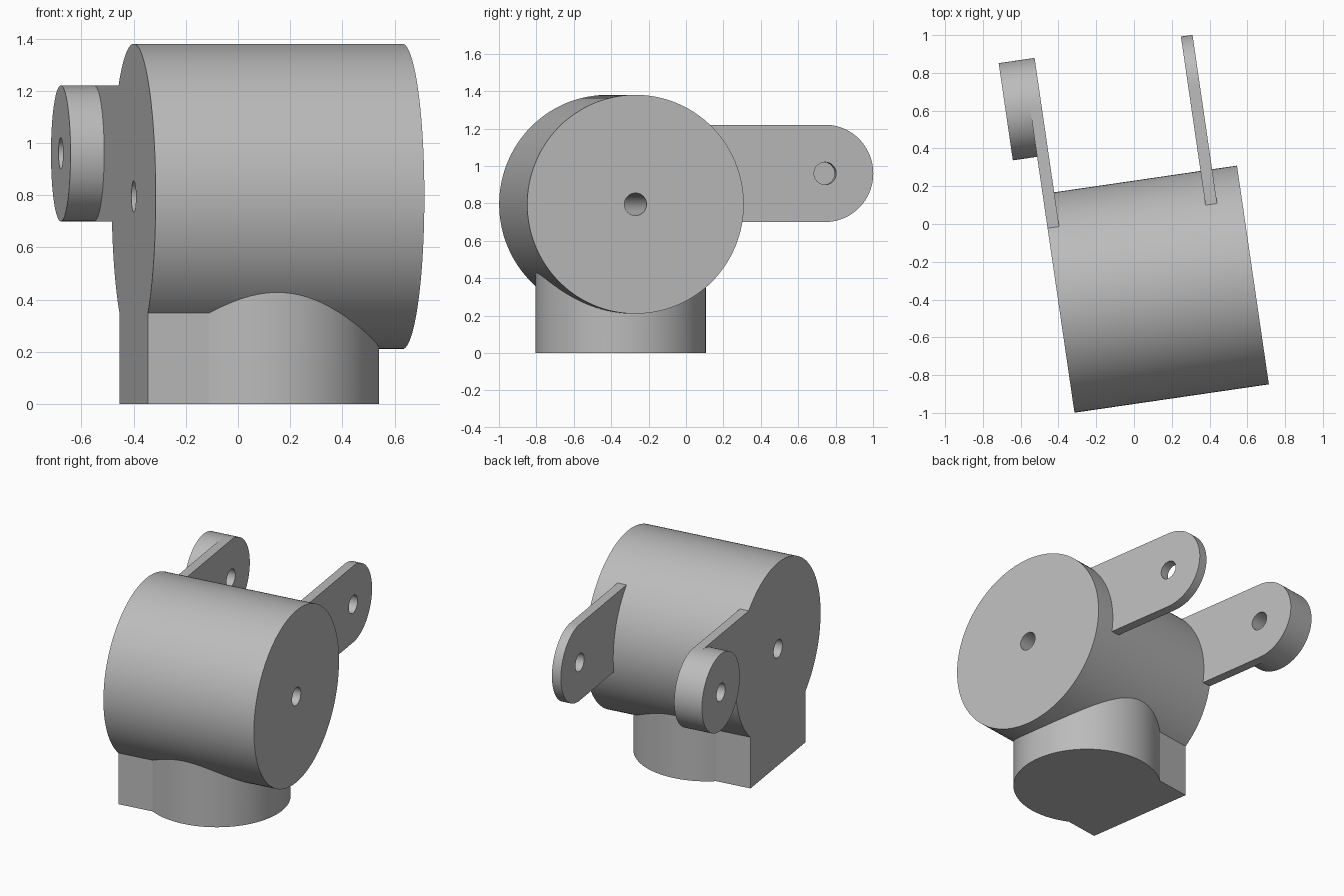
import bpy, bmesh
from math import cos, sin, pi, radians, asin
from mathutils import Matrix

cube = bpy.data.objects.get("Cube")
if cube:
    bpy.data.objects.remove(cube)

grey = bpy.data.materials.new("plain grey")
grey.use_nodes = True
colour = (0.5, 0.5, 0.5, 1)
grey.diffuse_color = colour
grey.node_tree.nodes["Principled BSDF"].inputs["Base Color"].default_value = colour

# The whole bracket is turned slightly about the vertical axis
PLACE = Matrix.Translation((0.115, -0.345, 0)) @ Matrix.Rotation(radians(8.3), 4, 'Z')
HALF, RADIUS, AXIS_Z = 0.52, 0.585, 0.795      # main drum
ARM_R, PIN_Y, PIN_Z = 0.26, 1.044, 0.96        # hinge arms
HOLE_R = 0.06


def arc(cx, cy, r, start, end, steps):
    return [(cx + r * cos(start + (end - start) * i / steps),
             cy + r * sin(start + (end - start) * i / steps)) for i in range(steps + 1)]


def circle(cx, cy, r, steps=96):
    return arc(cx, cy, r, 0, 2 * pi, steps)[:-1]


def prism(name, profile, low, high, axis='X'):
    """Extrude a closed outline between two positions along an axis."""
    bm = bmesh.new()
    point = (lambda p: (low, *p)) if axis == 'X' else (lambda p: (*p, low))
    step = (high - low, 0, 0) if axis == 'X' else (0, 0, high - low)
    face = bm.faces.new([bm.verts.new(point(p)) for p in profile])
    top = bmesh.ops.extrude_face_region(bm, geom=[face])
    bmesh.ops.translate(bm, vec=step,
                        verts=[v for v in top["geom"] if isinstance(v, bmesh.types.BMVert)])
    bmesh.ops.recalc_face_normals(bm, faces=bm.faces)
    mesh = bpy.data.meshes.new(name)
    bm.to_mesh(mesh)
    bm.free()
    mesh.materials.append(grey)
    obj = bpy.data.objects.new(name, mesh)
    obj.matrix_world = PLACE
    bpy.context.collection.objects.link(obj)
    return obj


def cut(obj, *cutters):
    """Subtract the cutters and bake the result."""
    for cutter in cutters:
        mod = obj.modifiers.new("cut", 'BOOLEAN')
        mod.operation, mod.solver, mod.object = 'DIFFERENCE', 'EXACT', cutter
    bpy.context.view_layer.update()
    result = bpy.data.meshes.new_from_object(
        obj.evaluated_get(bpy.context.evaluated_depsgraph_get()))
    obj.modifiers.clear()
    obj.data = result


# Cutters
drum_cutter = prism("drum_cutter", circle(0, AXIS_Z, RADIUS, 128), -0.7, 0.7)
axle_cutter = prism("axle_cutter", circle(0, AXIS_Z, HOLE_R, 48), -1, 1)
pin_cutter = prism("pin_cutter", circle(PIN_Y, PIN_Z, HOLE_R, 48), -1, 1)
cutters = [drum_cutter, axle_cutter, pin_cutter]

# Drum with a through bore
drum = prism("drum", circle(0, AXIS_Z, RADIUS, 128), -HALF, HALF)
cut(drum, axle_cutter)

# Round base with a square block running to the drum's flat end
BASE_R, BLOCK = 0.455, 0.378
a = pi - asin(BLOCK / BASE_R)
outline = arc(-0.03, 0, BASE_R, -a, a, 96) + [(-HALF, BLOCK), (-HALF, -BLOCK)]
base = prism("base", outline, 0, 0.7, 'Z')
cut(base, drum_cutter)

# Round-ended hinge arms
arm_outline = arc(PIN_Y, PIN_Z, ARM_R, -pi / 2, pi / 2, 48) + [
    (0.2, PIN_Z + ARM_R), (0.2, PIN_Z - ARM_R)]
right_arm = prism("right_arm", arm_outline, -HALF, -0.458)
left_arm = prism("left_arm", arm_outline, 0.325, 0.387)
for arm in (right_arm, left_arm):
    cut(arm, drum_cutter, pin_cutter)

# Boss on the outside of one arm
boss = prism("arm_boss", circle(PIN_Y, PIN_Z, ARM_R), -0.65, -HALF)
cut(boss, pin_cutter)

for cutter in cutters:
    bpy.data.objects.remove(cutter)

# Smooth the round sides, keep edges sharp
bpy.ops.object.select_all(action='DESELECT')
for obj in (drum, base, right_arm, left_arm, boss):
    obj.select_set(True)
bpy.context.view_layer.objects.active = drum
bpy.ops.object.shade_smooth_by_angle(angle=radians(30))
